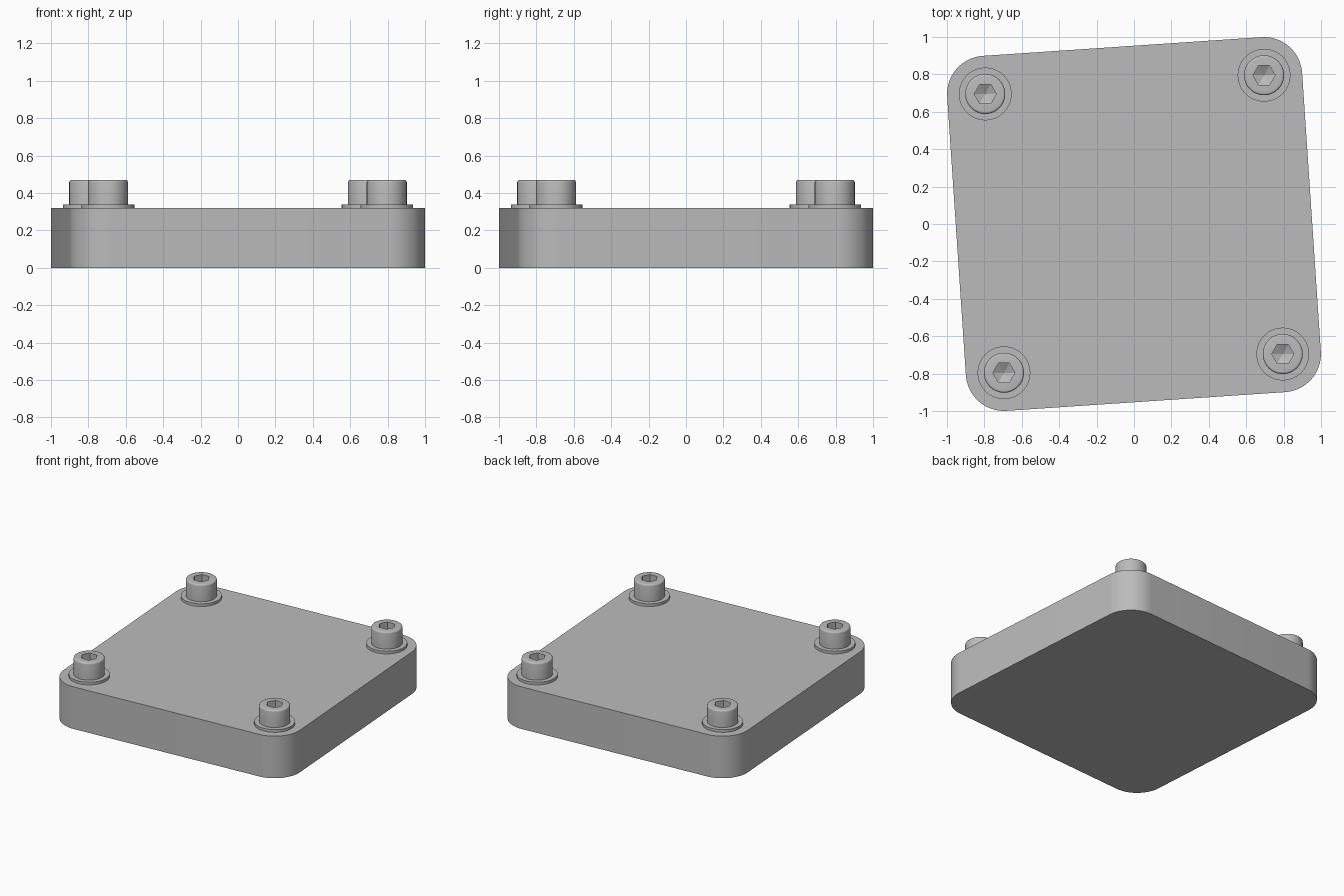
import bpy, bmesh
from math import sin, cos, pi, radians

cube = bpy.data.objects.get("Cube")
if cube:
    bpy.data.objects.remove(cube)

TILT = radians(3.84)     # whole plate is turned slightly about z
HALF = 0.747             # half spacing of the screws and corner centres
CORNER = 0.204
PLATE_TOP, WASHER_TOP, HEAD_TOP = 0.32, 0.34, 0.47
SEGMENTS = 48

steel = bpy.data.materials.new("plain_grey")
steel.use_nodes = True
grey = (0.5, 0.5, 0.5, 1)
steel.diffuse_color = grey
steel.node_tree.nodes["Principled BSDF"].inputs["Base Color"].default_value = grey


def circle(r, z):
    steps = [2 * pi * i / SEGMENTS for i in range(SEGMENTS)]
    return [(r * cos(a), r * sin(a), z) for a in steps]


def hexagon(r, z):
    """Hexagon outline with as many points as a circle."""
    points = []
    for i in range(SEGMENTS):
        a = 2 * pi * i / SEGMENTS
        d = r * cos(pi / 6) / cos(a % (pi / 3) - pi / 6)
        points.append((d * cos(a), d * sin(a), z))
    return points


def rounded_square(z):
    points = []
    for k in range(4):
        c = pi / 4 + k * pi / 2
        cx, cy = HALF * 2 ** 0.5 * cos(c), HALF * 2 ** 0.5 * sin(c)
        for i in range(17):
            a = k * pi / 2 + i * pi / 32
            points.append((cx + CORNER * cos(a), cy + CORNER * sin(a), z))
    return points


def loft(name, rings, location=(0, 0, 0), apex=None):
    """Skin stacked outlines; the last one closes flat or to an apex."""
    bm = bmesh.new()
    loops = [[bm.verts.new(p) for p in ring] for ring in rings]
    n = len(loops[0])
    for low, high in zip(loops, loops[1:]):
        for i in range(n):
            j = (i + 1) % n
            bm.faces.new((low[i], low[j], high[j], high[i]))
    bm.faces.new(loops[0][::-1])
    if apex is None:
        bm.faces.new(loops[-1])
    else:
        tip = bm.verts.new((0, 0, apex))
        for i in range(n):
            bm.faces.new((loops[-1][i], loops[-1][(i + 1) % n], tip))
    bmesh.ops.recalc_face_normals(bm, faces=bm.faces)
    mesh = bpy.data.meshes.new(name)
    bm.to_mesh(mesh)
    bm.free()
    mesh.materials.append(steel)
    ob = bpy.data.objects.new(name, mesh)
    bpy.context.collection.objects.link(ob)
    ob.location = location
    ob.rotation_euler.z = TILT
    bpy.ops.object.select_all(action="DESELECT")
    ob.select_set(True)
    bpy.context.view_layer.objects.active = ob
    bpy.ops.object.shade_smooth_by_angle(angle=radians(25))
    return ob


# Base plate
loft("plate", [rounded_square(0), rounded_square(PLATE_TOP)])

# Washer and socket-head screw at each corner
corners = {"back_left": (1, 1), "back_right": (-1, 1),
           "front_right": (-1, -1), "front_left": (1, -1)}
for corner, (sx, sy) in corners.items():
    x = HALF * (sx * cos(TILT) - sy * sin(TILT))
    y = HALF * (sx * sin(TILT) + sy * cos(TILT))
    loft("washer_" + corner,
         [circle(0.141, PLATE_TOP), circle(0.141, WASHER_TOP)], (x, y, 0))
    # Outer wall, rounded rim, hexagonal recess, drilled cone floor
    rim = [circle(0.095 + 0.012 * cos(a), HEAD_TOP - 0.012 + 0.012 * sin(a))
           for a in (0, pi / 8, pi / 4, 3 * pi / 8, pi / 2)]
    socket = [hexagon(0.059, HEAD_TOP), hexagon(0.059, HEAD_TOP - 0.06)]
    screw = loft("screw_" + corner,
                 [circle(0.107, WASHER_TOP)] + rim + socket,
                 (x, y, 0), apex=HEAD_TOP - 0.09)
    screw.rotation_euler.z = 0
